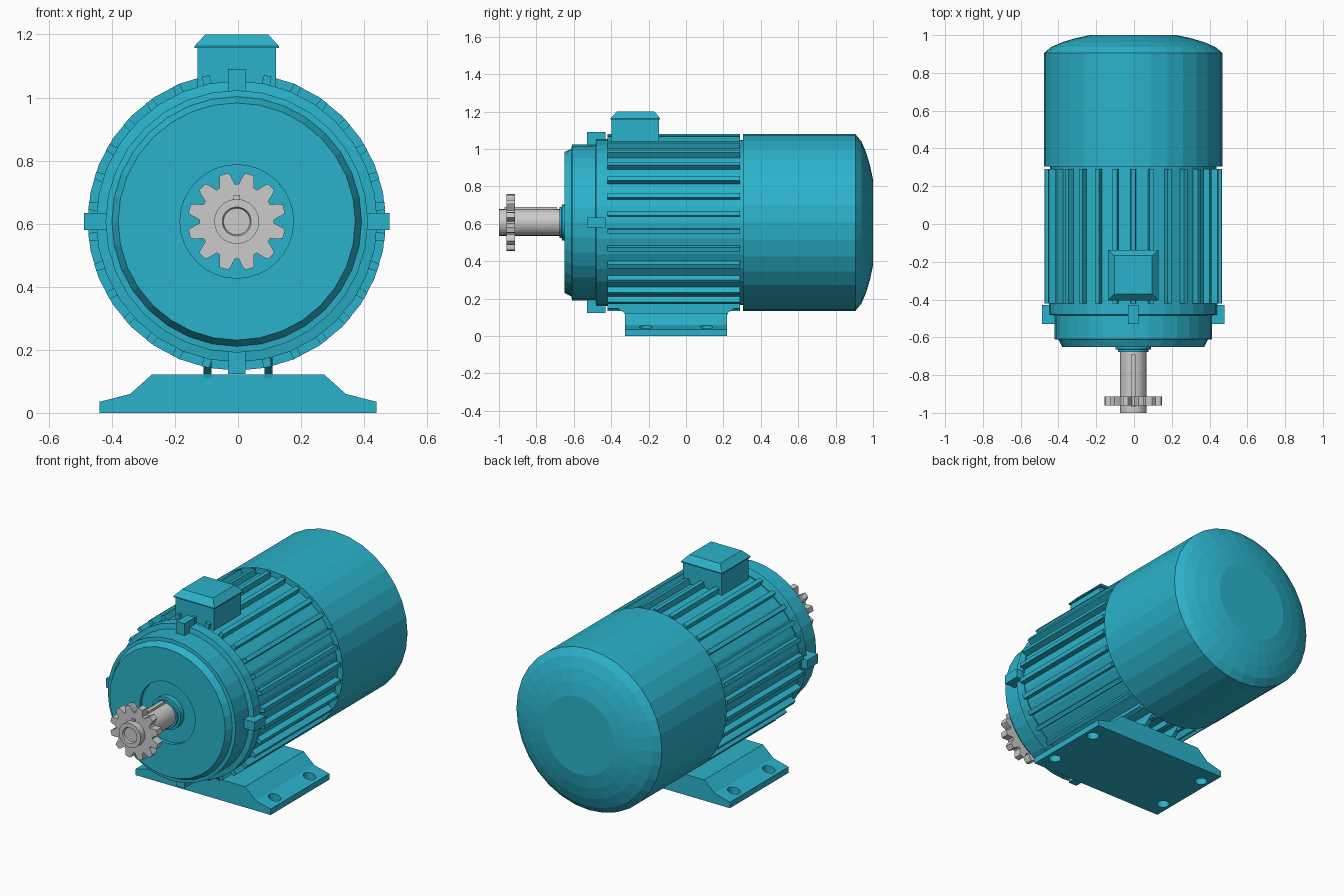
import bpy, bmesh
from math import sin, cos, pi, radians
from mathutils import Vector

if "Cube" in bpy.data.objects:
    bpy.data.objects.remove(bpy.data.objects["Cube"])

CX, CZ = -0.004, 0.607      # motor axis runs along y through here

teal = bpy.data.materials.new("teal_paint")
teal.diffuse_color = (0.024, 0.45, 0.6, 1)
teal.use_nodes = True
teal.node_tree.nodes["Principled BSDF"].inputs["Base Color"].default_value = teal.diffuse_color


def finish(name, bm, mat=teal):
    bmesh.ops.recalc_face_normals(bm, faces=bm.faces)
    mesh = bpy.data.meshes.new(name)
    bm.to_mesh(mesh)
    bm.free()
    if mat:
        mesh.materials.append(mat)
    ob = bpy.data.objects.new(name, mesh)
    bpy.context.collection.objects.link(ob)
    return ob


def lathe(name, profile, segs=32, mat=teal):
    """Spin (radius, y) points round the motor axis and cap both ends."""
    bm = bmesh.new()
    rings = []
    for r, y in profile:
        rings.append([bm.verts.new((CX + r * cos(2 * pi * i / segs), y,
                                    CZ + r * sin(2 * pi * i / segs))) for i in range(segs)])
    for a, b in zip(rings, rings[1:]):
        for i in range(segs):
            j = (i + 1) % segs
            bm.faces.new((a[i], a[j], b[j], b[i]))
    bm.faces.new(rings[0])
    bm.faces.new(rings[-1])
    return finish(name, bm, mat)


def prism(bm, points, offset):
    """Extrude a polygon of 3D points along an offset."""
    a = [bm.verts.new(p) for p in points]
    b = [bm.verts.new(Vector(p) + Vector(offset)) for p in points]
    bm.faces.new(a)
    bm.faces.new(b)
    for i in range(len(a)):
        j = (i + 1) % len(a)
        bm.faces.new((a[i], a[j], b[j], b[i]))


def box(bm, x0, x1, y0, y1, z0, z1):
    prism(bm, [(x0, y0, z0), (x1, y0, z0), (x1, y0, z1), (x0, y0, z1)], (0, y1 - y0, 0))


def polar(r, t, ang, y):
    """Point at radius r and sideways offset t, turned ang from straight up."""
    return (CX + r * sin(ang) + t * cos(ang), y, CZ + r * cos(ang) - t * sin(ang))


# Housing, front end bell with shallow bearing recess, and fan cover
lathe("housing", [(0.44, -0.43), (0.44, 0.32)])
lathe("end_bell", [(0.446, -0.42), (0.446, -0.48), (0.416, -0.485), (0.416, -0.61),
                   (0.396, -0.612), (0.376, -0.65), (0.18, -0.65), (0.18, -0.63)])
lathe("fan_cover", [(0.473, 0.305), (0.473, 0.905), (0.435, 0.937), (0.375, 0.963),
                    (0.305, 0.984), (0.228, 1.0)])
lathe("bearing_cap", [(0.095, -0.62), (0.095, -0.663), (0.082, -0.665), (0.082, -0.677)])

# Cooling fins all round the housing
bm = bmesh.new()
for k in range(30):
    a = radians(12 * k)
    prism(bm, [polar(0.42, -0.015, a, -0.42), polar(0.42, 0.015, a, -0.42),
               polar(0.472, 0.012, a, -0.42), polar(0.472, -0.012, a, -0.42)], (0, 0.71, 0))
finish("cooling_fins", bm)

# Four clamp lugs on the end bell
bm = bmesh.new()
for k in range(4):
    a = k * pi / 2
    prism(bm, [polar(0.40, -0.027, a, -0.53), polar(0.40, 0.027, a, -0.53),
               polar(0.484, 0.027, a, -0.53), polar(0.484, -0.027, a, -0.53)], (0, 0.1, 0))
finish("clamp_lugs", bm)

# Terminal box with bevelled lid
bm = bmesh.new()
box(bm, CX - 0.125, CX + 0.125, -0.398, -0.145, 1.0, 1.16)
finish("terminal_box", bm)
bm = bmesh.new()
loops = []
for hx, y0, y1, z in ((0.134, -0.404, -0.138, 1.157), (0.134, -0.404, -0.138, 1.163),
                      (0.1, -0.37, -0.168, 1.2)):
    loops.append([bm.verts.new((CX + sx * hx, y, z))
                  for sx, y in ((-1, y0), (1, y0), (1, y1), (-1, y1))])
for a, b in zip(loops, loops[1:]):
    for i in range(4):
        j = (i + 1) % 4
        bm.faces.new((a[i], a[j], b[j], b[i]))
bm.faces.new(loops[0])
bm.faces.new(loops[-1])
finish("terminal_box_lid", bm)

# Mounting foot with four bolt holes
half = [(0.44, 0), (0.44, 0.035), (0.342, 0.06), (0.273, 0.122)]
outline = half + [(-x, z) for x, z in reversed(half)]
bm = bmesh.new()
prism(bm, [(x, -0.325, z) for x, z in outline], (0, 0.545, 0))
foot = finish("mounting_foot", bm)
bm = bmesh.new()
for x in (-0.388, 0.388):
    for y in (-0.215, 0.11):
        ring = [(x + 0.034 * cos(2 * pi * i / 16), y + 0.034 * sin(2 * pi * i / 16), -0.05)
                for i in range(16)]
        prism(bm, ring, (0, 0, 0.2))
cutter = finish("bolt_hole_cutter", bm, None)
cutter.hide_render = True
cutter.hide_viewport = True
mod = foot.modifiers.new("bolt_holes", "BOOLEAN")
mod.object = cutter
mod.solver = "EXACT"

# Flared webs joining foot to housing
bm = bmesh.new()
for s in (-1, 1):
    prism(bm, [(s * 0.084, -0.325, 0.11), (s * 0.084, 0.22, 0.11), (s * 0.084, 0.225, 0.125),
               (s * 0.084, 0.29, 0.172), (s * 0.084, 0.29, 0.2), (s * 0.084, -0.4, 0.2),
               (s * 0.084, -0.4, 0.172), (s * 0.084, -0.33, 0.125)], (s * 0.025, 0, 0))
finish("foot_webs", bm)

# Shaft with centre hole, key and pinion
lathe("shaft", [(0.071, -0.63), (0.071, -1.0), (0.046, -1.0), (0.042, -0.988)], 32, None)
bm = bmesh.new()
box(bm, CX - 0.011, CX + 0.011, -0.97, -0.69, CZ + 0.05, CZ + 0.084)
finish("shaft_key", bm, None)
bm = bmesh.new()
pts = []
for k in range(12):
    a = radians(15 + 30 * k)
    for r, t in ((0.116, -0.025), (0.143, -0.019), (0.155, -0.014),
                 (0.155, 0.014), (0.143, 0.019), (0.116, 0.025)):
        pts.append(polar(r, t, a, -0.96))
prism(bm, pts, (0, 0.046, 0))
finish("pinion_gear", bm, None)
